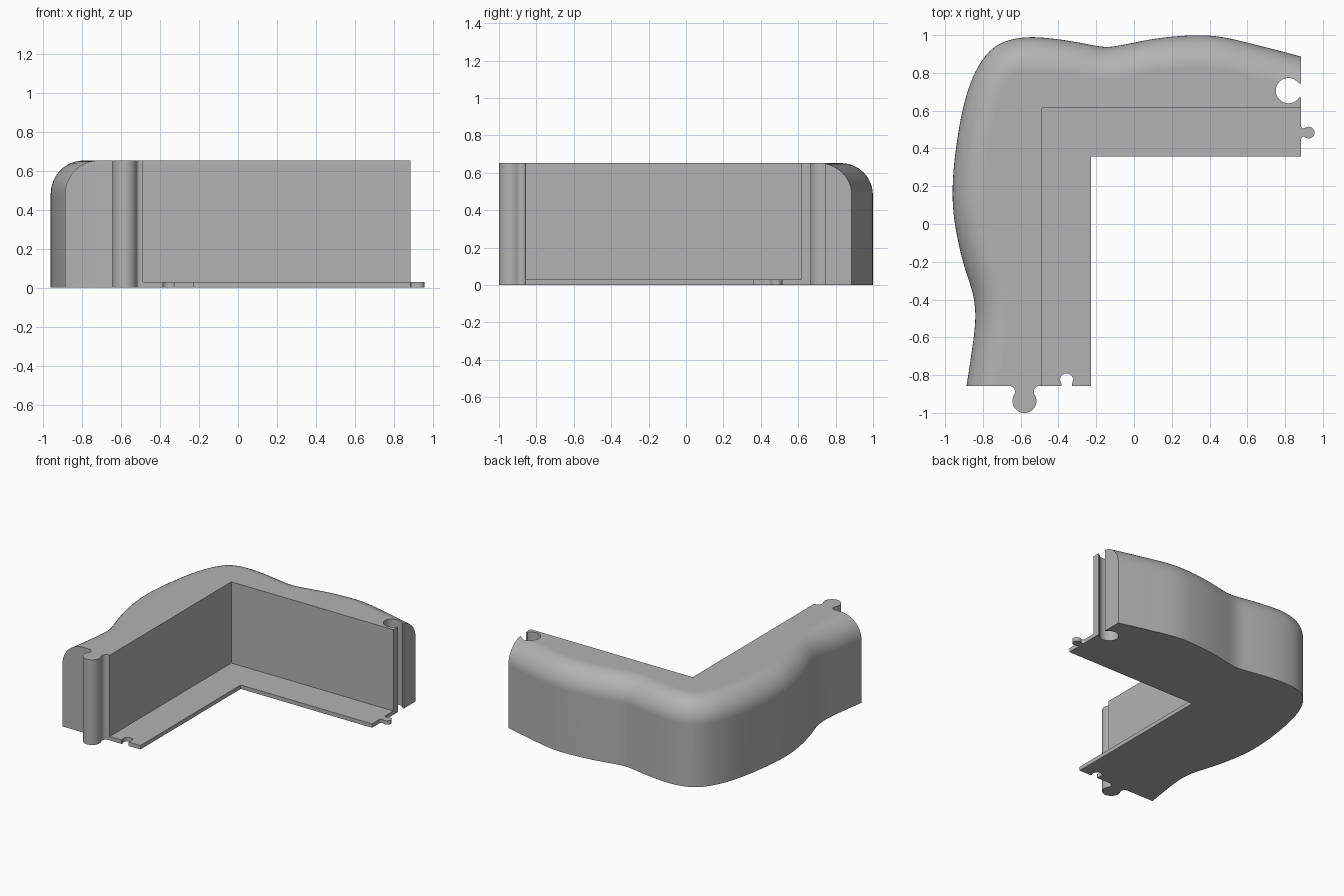
import bpy, bmesh, math
from mathutils import Vector

if "Cube" in bpy.data.objects:
    bpy.data.objects.remove(bpy.data.objects["Cube"])

END_X, END_Y = 0.885, -0.857        # the two cut ends of the corner piece
WALL_X, WALL_Y = -0.487, 0.615      # inner faces of the wall
LIP_X, LIP_Y = -0.227, 0.357        # inner edges of the floor lip
HEIGHT, LIP_H, ROUND = 0.652, 0.03, 0.17

grey = bpy.data.materials.new("plain grey")
grey.use_nodes = True
grey.diffuse_color = (0.45, 0.45, 0.45, 1)
grey.node_tree.nodes["Principled BSDF"].inputs["Base Color"].default_value = (0.45, 0.45, 0.45, 1)


def loft(name, rings):
    """Solid from a stack of matching closed outlines."""
    bm = bmesh.new()
    rows = [[bm.verts.new(p) for p in ring] for ring in rings]
    n = len(rows[0])
    for a, b in zip(rows, rows[1:]):
        for i in range(n):
            j = (i + 1) % n
            bm.faces.new((a[i], a[j], b[j], b[i]))
    bm.faces.new(rows[0])
    bm.faces.new(rows[-1])
    bmesh.ops.recalc_face_normals(bm, faces=bm.faces)
    mesh = bpy.data.meshes.new(name)
    bm.to_mesh(mesh)
    bm.free()
    mesh.materials.append(grey)
    obj = bpy.data.objects.new(name, mesh)
    bpy.context.collection.objects.link(obj)
    return obj


def prism(name, outline, z0, z1):
    return loft(name, [[(x, y, z) for x, y in outline] for z in (z0, z1)])


def combine(obj, tool, operation):
    mod = obj.modifiers.new("combine", 'BOOLEAN')
    mod.operation, mod.object, mod.solver = operation, tool, 'EXACT'
    bpy.context.view_layer.objects.active = obj
    bpy.ops.object.modifier_apply(modifier=mod.name)
    bpy.data.objects.remove(tool)


def knob(r, d, f):
    """Jigsaw tab as (sideways, outward): round head, filleted neck, buried root."""
    c = math.sqrt((r + f) ** 2 - (d - f) ** 2)
    a = math.atan2(d - f, -c)
    half = [(c, -0.02)]
    for i in range(9):                                   # fillet
        t = 1.5 * math.pi + (a - 1.5 * math.pi) * i / 8
        half.append((c + f * math.cos(t), f + f * math.sin(t)))
    start = a - math.pi
    for i in range(1, 21):                               # head
        t = start + (math.pi / 2 - start) * i / 20
        half.append((r * math.cos(t), d + r * math.sin(t)))
    return half + [(-u, v) for u, v in reversed(half[:-1])]


def socket(r, d, w):
    """Round hole with a straight mouth, as (sideways, outward)."""
    a = math.acos(w / r)
    arc = [a + (-math.pi - 2 * a) * i / 40 for i in range(41)]
    return [(-w, 0.05), (w, 0.05)] + [(r * math.cos(t), r * math.sin(t) - d) for t in arc]


def on_front_end(shape, x):
    return [(x + u, END_Y - v) for u, v in shape]


def on_side_end(shape, y):
    return [(END_X + v, y + u) for u, v in shape]


def smooth_path(pts, steps=6):
    pts = [Vector(p) for p in pts]
    pts = [2 * pts[0] - pts[1]] + pts + [2 * pts[-1] - pts[-2]]
    out = []
    for a, b, c, d in zip(pts, pts[1:], pts[2:], pts[3:]):
        for i in range(steps):
            t = i / steps
            out.append(0.5 * (2 * b + (c - a) * t + (2 * a - 5 * b + 4 * c - d) * t * t
                              + (3 * b - a - 3 * c + d) * t ** 3))
    out.append(pts[-2])
    for _ in range(4):
        out = [out[0]] + [(a + 2 * b + c) / 4 for a, b, c in zip(out, out[1:], out[2:])] + [out[-1]]
    return out


# Wavy outer outline, running past both ends
outer = smooth_path([
    (-.91, -1.0), (-.887, -.86), (-.865, -.717), (-.845, -.57), (-.84, -.465), (-.855, -.36),
    (-.897, -.23), (-.934, -.08), (-.957, .07), (-.96, .2), (-.95, .34), (-.923, .527),
    (-.885, .69), (-.833, .82), (-.765, .915), (-.68, .968), (-.553, .99), (-.394, .977),
    (-.26, .955), (-.145, .936), (-.024, .955), (.135, .985), (.336, 1.0), (.479, .988),
    (.638, .95), (.77, .917), (.885, .886), (1.02, .85)])
inward = []
for i in range(len(outer)):
    t = (outer[min(i + 1, len(outer) - 1)] - outer[max(i - 1, 0)]).normalized()
    inward.append(Vector((t.y, -t.x)))


def wall_ring(offset, z):
    edge = [p + n * offset for p, n in zip(outer, inward)]
    inner = [(1.02, WALL_Y), (WALL_X, WALL_Y), (WALL_X, -1.1)]
    return [(p[0], p[1], z) for p in edge + inner]


# Wall with a rounded upper outer edge, trimmed square at both ends
rings = [wall_ring(0, 0)]
for i in range(13):
    a = math.pi / 2 * i / 12
    rings.append(wall_ring(ROUND * (1 - math.cos(a)), HEIGHT - ROUND + ROUND * math.sin(a)))
wall = loft("wall_body", rings)
trim = prism("trim", [(-2, END_Y), (END_X, END_Y), (END_X, 2), (-2, 2)], -1, 1)
combine(wall, trim, 'INTERSECT')

# Full-height connector and matching socket
combine(wall, prism("tab", on_front_end(knob(.0635, .08, .0306), -.58), 0, HEIGHT), 'UNION')
combine(wall, prism("hole", on_side_end(socket(.067, .067, .037), .706), -1, 1), 'DIFFERENCE')

# Thin floor lip along the inside, with its small connector and notch
lip = prism("floor_lip", [(WALL_X, END_Y), (LIP_X, END_Y), (LIP_X, LIP_Y), (END_X, LIP_Y),
                          (END_X, WALL_Y), (WALL_X, WALL_Y)], 0, LIP_H)
combine(lip, prism("tab", on_side_end(knob(.031, .04, .0126), .484), 0, LIP_H), 'UNION')
combine(lip, prism("hole", on_front_end(socket(.034, .032, .028), -.357), -1, 1), 'DIFFERENCE')

# Smooth curves, crisp corners
for obj in (wall, lip):
    bpy.ops.object.select_all(action='DESELECT')
    obj.select_set(True)
    bpy.context.view_layer.objects.active = obj
    bpy.ops.object.shade_smooth_by_angle(angle=math.radians(30))
    mod = obj.modifiers.new("even_shading", 'WEIGHTED_NORMAL')
    mod.keep_sharp = True
